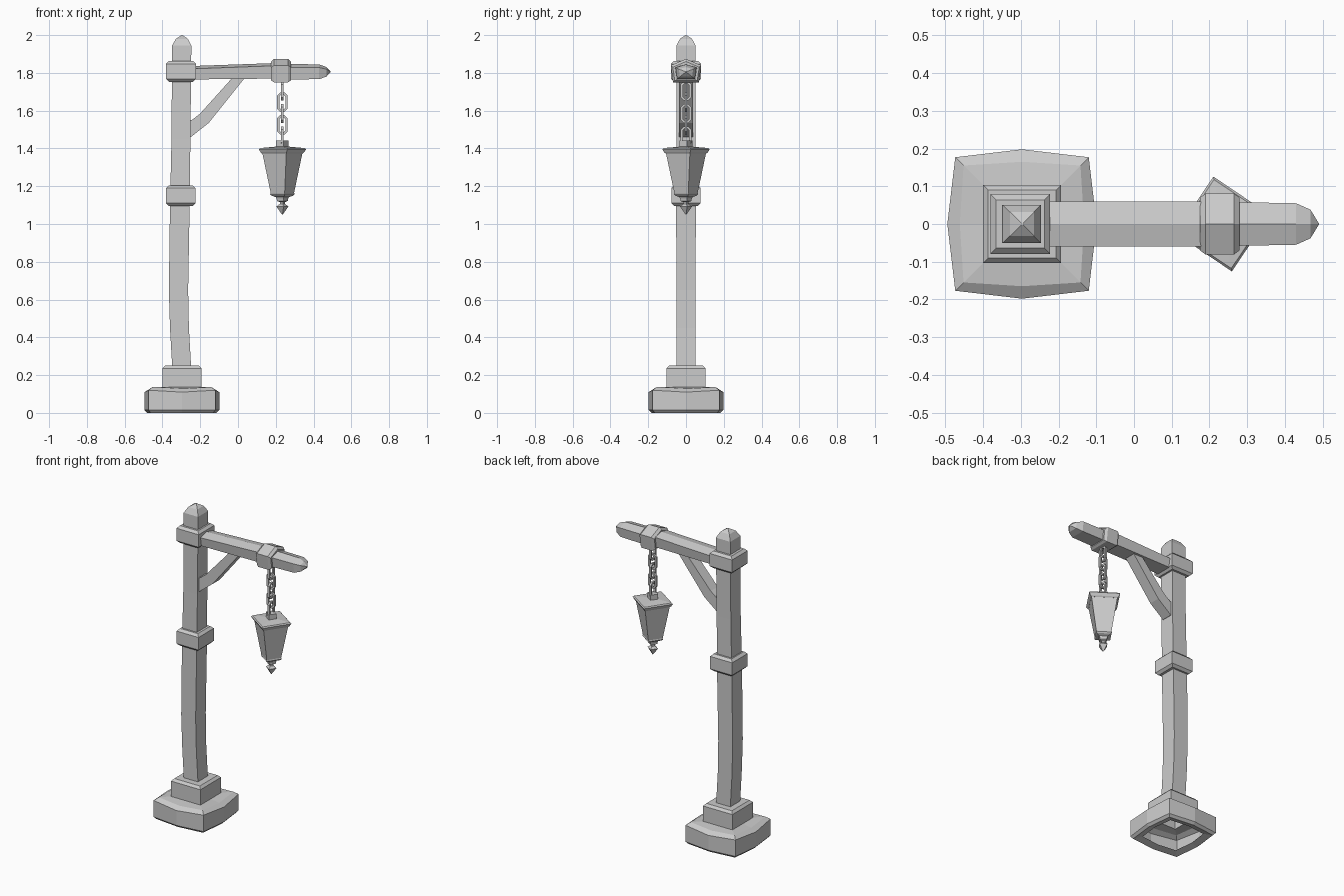
import bpy, bmesh
from math import sin, cos, pi, radians
from mathutils import Vector

cube = bpy.data.objects.get("Cube")
if cube:
    bpy.data.objects.remove(cube)

GREY = (0.6, 0.6, 0.6, 1)
mat = bpy.data.materials.new("light_grey")
mat.use_nodes = True
mat.diffuse_color = GREY
mat.node_tree.nodes["Principled BSDF"].inputs["Base Color"].default_value = GREY


def finish(name, bm):
    bmesh.ops.recalc_face_normals(bm, faces=bm.faces)
    me = bpy.data.meshes.new(name)
    bm.to_mesh(me)
    bm.free()
    me.materials.append(mat)
    ob = bpy.data.objects.new(name, me)
    bpy.context.collection.objects.link(ob)
    return ob


def loft(rings, start=True, end=True, loop=False):
    """Skin a series of point rings; returns the bmesh and its side faces."""
    bm = bmesh.new()
    vs = [[bm.verts.new(p) for p in r] for r in rings]
    n = len(vs[0])
    pairs = list(zip(vs, vs[1:])) + ([(vs[-1], vs[0])] if loop else [])
    sides = [bm.faces.new((a[i], a[(i + 1) % n], b[(i + 1) % n], b[i]))
             for a, b in pairs for i in range(n)]
    if start and not loop:
        bm.faces.new(vs[0][::-1])
    if end and not loop:
        bm.faces.new(vs[-1])
    return bm, sides


def square(cx, hx, hy, z):
    return [(cx + sx * hx, sy * hy, z) for sx, sy in ((1, 1), (-1, 1), (-1, -1), (1, -1))]


def bulged(cx, h, mid, z, mz):
    """Square with outward (mid) points halfway along each side."""
    pts = []
    for k in range(4):
        a = k * pi / 2
        pts.append((cx + mid * cos(a), mid * sin(a), mz))
        pts.append((cx + h * (cos(a) - sin(a)), h * (sin(a) + cos(a)), z))
    return pts


def banded(name, cx, h, z0, z1, c=0.015):
    """Chamfered square block."""
    prof = ((h - c, z0), (h, z0 + c), (h, z1 - c), (h - c, z1))
    return finish(name, loft([square(cx, r, r, z) for r, z in prof])[0])


# Hollow stepped base, open underneath
bx = -0.297
bm, _ = loft([
    bulged(bx, 0.125, 0.14, 0.012, 0.012),
    bulged(bx, 0.165, 0.183, 0, 0),
    bulged(bx, 0.177, 0.198, 0.015, 0.015),
    bulged(bx, 0.177, 0.198, 0.12, 0.11),
    bulged(bx, 0.155, 0.165, 0.137, 0.128),
    bulged(bx, 0.104, 0.104, 0.137, 0.137),
    bulged(bx, 0.104, 0.104, 0.235, 0.235),
    bulged(bx, 0.09, 0.09, 0.25, 0.25)], start=False)
finish("base", bm)

# Slightly crooked post with a blunt pointed top
post = ((-0.298, 0.05, 0.24), (-0.31, 0.05, 0.45), (-0.315, 0.051, 0.65),
        (-0.308, 0.052, 1.1), (-0.302, 0.05, 1.45), (-0.298, 0.051, 1.945),
        (-0.297, 0.032, 1.98), (-0.296, 0.002, 2.0))
finish("post", loft([square(x, h, h, z) for x, h, z in post])[0])
banded("middle_band", -0.303, 0.078, 1.095, 1.205)
banded("top_band", -0.302, 0.079, 1.753, 1.863)


# Ridged beam and its collar share a five-sided section
def section(x, w, z0, shoulder, ridge):
    return [(x, -0.85 * w, z0), (x, 0.85 * w, z0), (x, w, shoulder),
            (x, 0, ridge), (x, -w, shoulder)]


beam = ((-0.28, 0.06, 1.765, 1.82, 1.835), (0.2, 0.06, 1.77, 1.838, 1.852),
        (0.27, 0.058, 1.765, 1.828, 1.847), (0.43, 0.055, 1.767, 1.828, 1.845),
        (0.468, 0.038, 1.78, 1.82, 1.831), (0.49, 0.002, 1.804, 1.806, 1.807))
finish("beam", loft([section(*s) for s in beam])[0])
collar = ((0.175, 0.07, 1.76, 1.83, 1.86), (0.19, 0.081, 1.75, 1.84, 1.874),
          (0.265, 0.081, 1.75, 1.84, 1.874), (0.28, 0.07, 1.76, 1.83, 1.86))
finish("beam_collar", loft([section(*s) for s in collar])[0])

# Diagonal brace
outline = ((-0.28, 1.55), (-0.245, 1.55), (-0.2, 1.585), (-0.02, 1.785), (0.045, 1.785),
           (-0.155, 1.535), (-0.25, 1.46), (-0.28, 1.46))
finish("brace", loft([[(x, y, z) for x, z in outline] for y in (-0.036, 0.036)])[0])

# Chain of alternating links
lx = 0.235
for k in range(5):
    zc = 1.705 - 0.06 * k
    turn = pi / 2 if k % 2 == 0 else 0
    rings = []
    for i in range(8):
        a = (i + 0.5) * pi / 4
        ring = []
        for j in range(4):
            b = (j + 0.5) * pi / 2
            r = 0.024 + 0.009 * cos(b)
            u, v = r * cos(a), r * sin(a) + (0.023 if sin(a) > 0 else -0.023)
            w = 0.009 * sin(b)
            ring.append((lx + u * cos(turn) - w * sin(turn),
                         u * sin(turn) + w * cos(turn), zc + v))
        rings.append(ring)
    finish("chain_link_%d" % (k + 1), loft(rings, loop=True)[0])


# Turned lantern hanging from the chain
def turned(profile):
    return [[(lx + r * cos(radians(11 + 90 * k)), r * sin(radians(11 + 90 * k)), z)
             for k in range(4)] for r, z in profile]


finish("lantern_neck", loft(turned(((0.034, 1.39), (0.034, 1.442))))[0])
finish("lantern_cap", loft(turned(((0.108, 1.372), (0.116, 1.378), (0.128, 1.395),
                                   (0.12, 1.402), (0.03, 1.41))))[0])
bm, sides = loft(turned(((0.062, 1.16), (0.109, 1.38))))
bmesh.ops.inset_individual(bm, faces=sides, thickness=0.014, depth=-0.01)
finish("lantern_body", bm)
finish("lantern_foot", loft(turned(((0.03, 1.13), (0.035, 1.142), (0.058, 1.15),
                                    (0.066, 1.158), (0.062, 1.168))))[0])
finish("lantern_finial", loft(turned(((0.002, 1.05), (0.033, 1.093), (0.014, 1.106),
                                      (0.014, 1.116), (0.03, 1.122), (0.03, 1.14))))[0])
